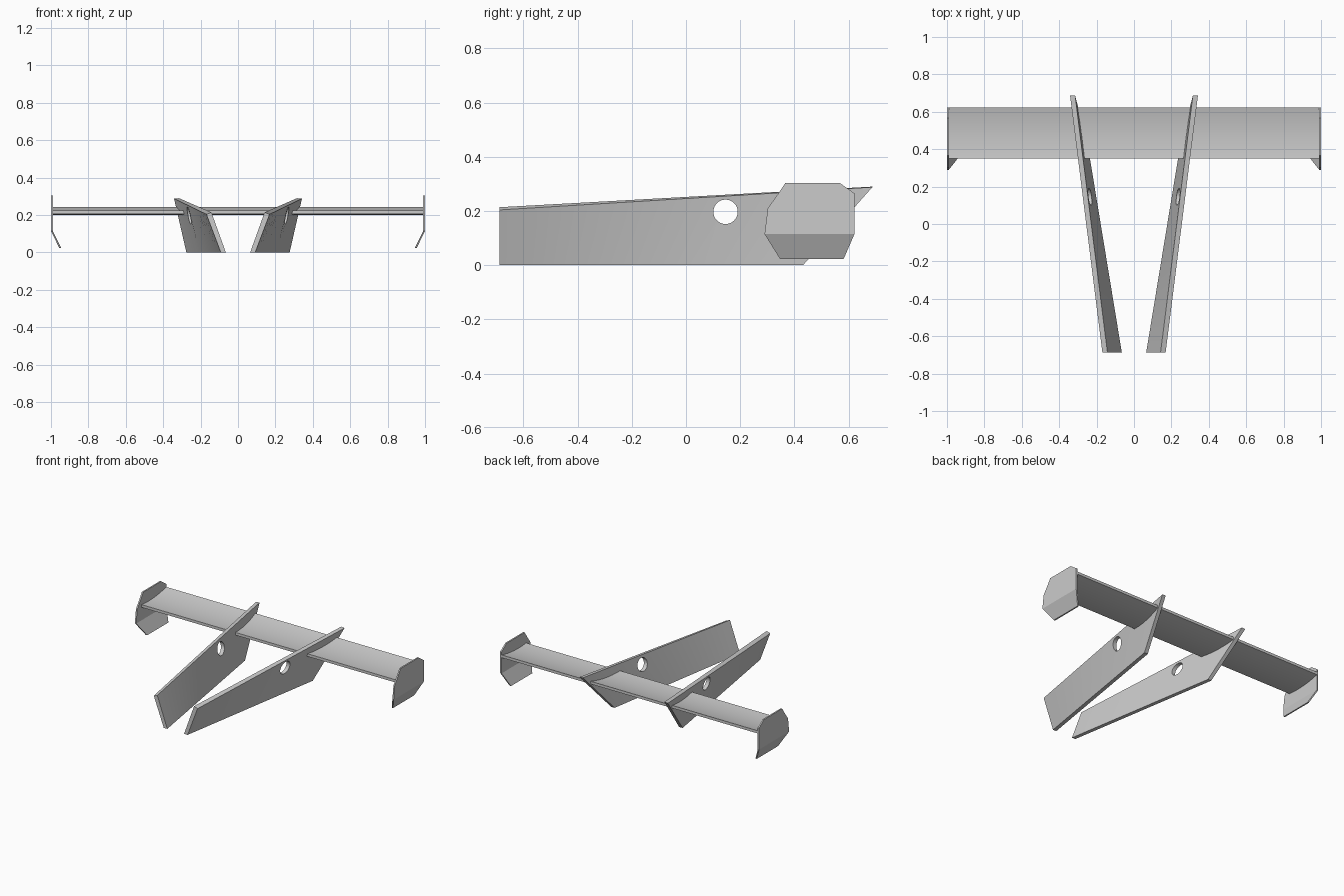
import bpy, bmesh, math

if "Cube" in bpy.data.objects:
    bpy.data.objects.remove(bpy.data.objects["Cube"])


def loft(name, sections, smooth=True):
    """Skin closed cross-sections into a capped solid."""
    bm = bmesh.new()
    rings = [[bm.verts.new(p) for p in s] for s in sections]
    n = len(rings[0])
    for a, b in zip(rings, rings[1:]):
        for i in range(n):
            j = (i + 1) % n
            bm.faces.new((a[i], a[j], b[j], b[i]))
    bm.faces.new(rings[0])
    bm.faces.new(rings[-1])
    bmesh.ops.recalc_face_normals(bm, faces=bm.faces)
    mesh = bpy.data.meshes.new(name)
    bm.to_mesh(mesh)
    bm.free()
    ob = bpy.data.objects.new(name, mesh)
    bpy.context.collection.objects.link(ob)
    if smooth:
        select(ob)
        bpy.ops.object.shade_smooth_by_angle(angle=math.radians(25))
    return ob


def select(ob):
    bpy.ops.object.select_all(action='DESELECT')
    ob.select_set(True)
    bpy.context.view_layer.objects.active = ob


def mirror_x(ob):
    mod = ob.modifiers.new("mirror", 'MIRROR')
    mod.use_mirror_merge = False


def mix(a, b, t):
    return a + (b - a) * t


# Support fin: a slightly twisted plate, raked at the back
thick = 0.027
sections = []
for i in range(17):
    t = i / 16
    yb, yt = mix(-0.688, 0.432, t), mix(-0.688, 0.688, t)
    xb, xt = mix(0.065, 0.249, t), mix(0.142, 0.315, t)
    zt = mix(0.214, 0.29, t)
    drop = mix(0.01, 0.002, t)
    sections.append([(xb, yb, 0), (xb + thick, yb, 0),
                     (xt + thick, yt, zt - drop), (xt, yt, zt)])
fin = loft("support_fin", sections)

# Round hole through the fin
bpy.ops.mesh.primitive_cylinder_add(vertices=40, radius=0.045, depth=0.6,
                                    location=(0.25, 0.146, 0.197),
                                    rotation=(0, math.pi / 2, 0))
cutter = bpy.context.object
cutter.name = "hole_cutter"
cutter.hide_render = True
cut = fin.modifiers.new("hole", 'BOOLEAN')
cut.object = cutter
cut.operation = 'DIFFERENCE'
cut.solver = 'EXACT'
select(fin)
bpy.ops.object.modifier_apply(modifier=cut.name)
bpy.data.objects.remove(cutter)
mirror_x(fin)

# Wing blade: thin cambered plate, sagging between its two edges
top = []
for i in range(13):
    t = i / 12
    z = mix(0.224, 0.244, t) - 0.05 * t * (1 - t)
    top.append((mix(0.35, 0.622, t), z))
profile = top + [(y, z - 0.019) for y, z in reversed(top)]
loft("wing_blade", [[(x, y, z) for y, z in profile] for x in (-0.992, 0.992)])

# End plate: upright octagonal panel with its lower part folded inwards
rows = [  # outer x, front y, rear y, z
    (1.0, 0.367, 0.567, 0.304), (1.0, 0.341, 0.622, 0.265),
    (1.0, 0.302, 0.622, 0.21), (1.0, 0.29, 0.622, 0.115),
    (0.955, 0.347, 0.582, 0.023)]
plate = loft("end_plate", [[(x - 0.01, a, z), (x, a, z), (x, b, z), (x - 0.01, b, z)]
                           for x, a, b, z in rows], smooth=False)
mirror_x(plate)
